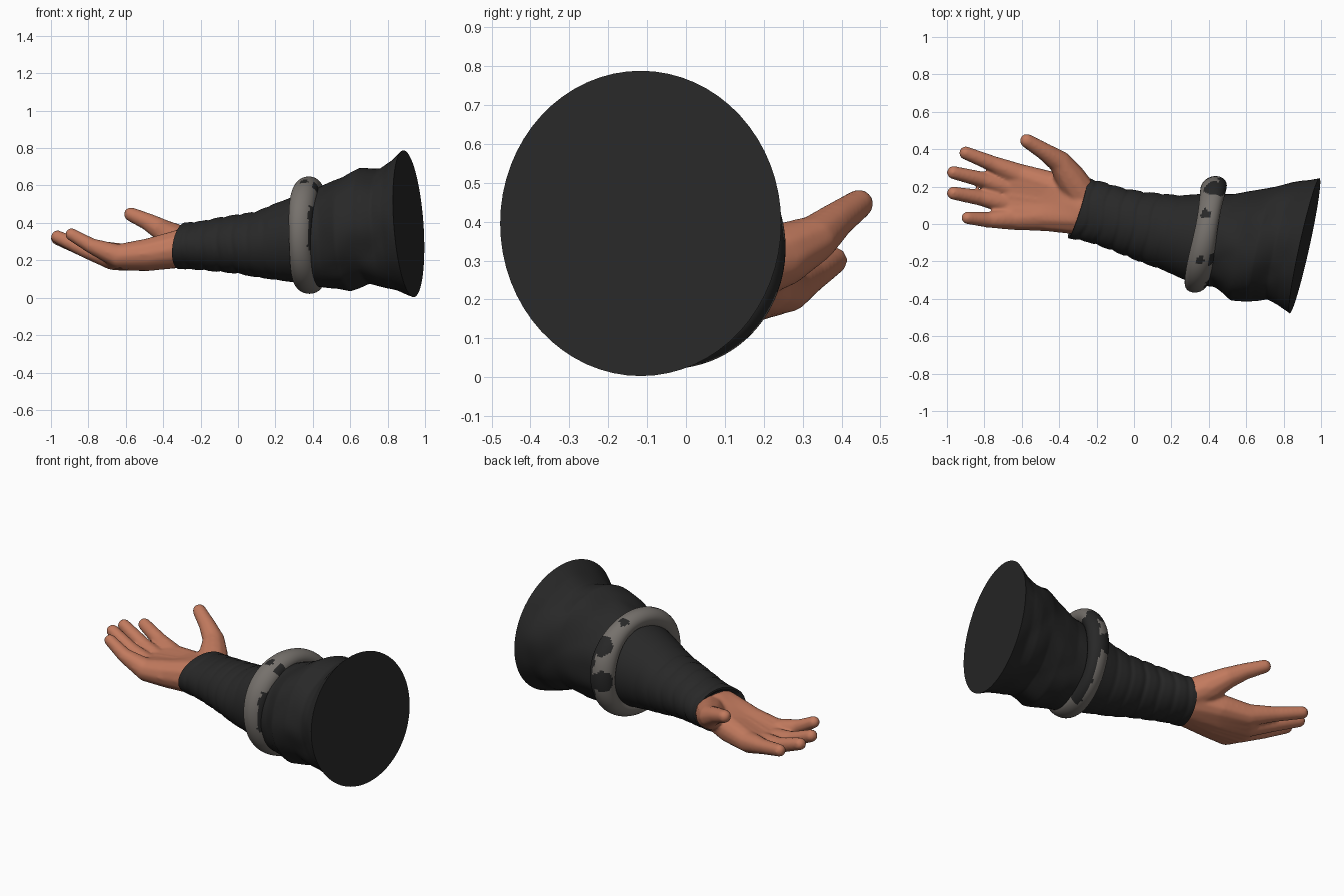
import bpy, bmesh, math
from mathutils import Vector, noise

cube = bpy.data.objects.get("Cube")
if cube:
    bpy.data.objects.remove(cube, do_unlink=True)


def material(name, rgb):
    m = bpy.data.materials.new(name)
    m.use_nodes = True
    m.diffuse_color = (*rgb, 1)
    m.node_tree.nodes["Principled BSDF"].inputs["Base Color"].default_value = (*rgb, 1)
    return m


CLOTH = material("black cloth", (0.021, 0.021, 0.021))
METAL = material("worn grey", (0.18, 0.165, 0.15))
SKIN = material("skin", (0.54, 0.195, 0.112))


def make_object(name, bm, mats):
    bmesh.ops.recalc_face_normals(bm, faces=bm.faces)
    me = bpy.data.meshes.new(name)
    bm.to_mesh(me)
    bm.free()
    for m in mats:
        me.materials.append(m)
    ob = bpy.data.objects.new(name, me)
    bpy.context.scene.collection.objects.link(ob)
    bpy.ops.object.select_all(action="DESELECT")
    ob.select_set(True)
    bpy.context.view_layer.objects.active = ob
    return ob


def mix(a, b, f):
    return [p + (q - p) * f for p, q in zip(a, b)]


def lerp_table(table, x):
    for a, b in zip(table, table[1:]):
        if x <= b[0]:
            return mix(a, b, (x - a[0]) / (b[0] - a[0]))
    return list(table[-1])


# Sleeve profile: centre x, y low, y high, z low, z high
SLEEVE = [(-0.30, -0.075, 0.245, 0.155, 0.40), (-0.20, -0.095, 0.22, 0.15, 0.41),
          (-0.10, -0.13, 0.19, 0.14, 0.43), (0.0, -0.17, 0.172, 0.13, 0.445),
          (0.10, -0.21, 0.162, 0.11, 0.46), (0.20, -0.245, 0.152, 0.095, 0.50),
          (0.30, -0.29, 0.16, 0.08, 0.535), (0.38, -0.32, 0.16, 0.065, 0.56),
          (0.48, -0.34, 0.16, 0.045, 0.60), (0.58, -0.405, 0.18, 0.04, 0.645),
          (0.68, -0.41, 0.205, 0.075, 0.69), (0.78, -0.40, 0.22, 0.045, 0.69),
          (0.84, -0.43, 0.225, 0.03, 0.725), (0.912, -0.478, 0.245, 0.003, 0.788)]
SEGS = 64


def cloth_scale(x, t):
    """Wrapped bands on the forearm, loose folds on the upper sleeve."""
    if x < 0.26:
        wobble = noise.noise(Vector((math.cos(t), math.sin(t), 3 * x)))
        step = ((x + 0.3) / 0.085 + 0.35 * wobble + 0.4) % 1
        fade = min(1, (0.3 - x) / 0.3)
        return 1 + fade * (0.04 * min(1, step * 3, (1 - step) * 6) - 0.028)
    mask = max(0, min(1, (x - 0.4) / 0.1, (0.9 - x) / 0.07))
    fold = noise.noise(Vector((2.2 * math.cos(t), 2.2 * math.sin(t), 7 * x)))
    crease = abs(math.sin(2.5 * t + 9 * x)) - 0.6
    return 1 + mask * (0.04 * fold + 0.025 * crease)


def sleeve_ring(bm, x, shrink=1.0):
    _, y0, y1, z0, z1 = lerp_table(SLEEVE, x)
    # The cuff leans differently from the wide end
    along = max(0, min(1, (x + 0.3) / 0.6))
    shear, lean = 0.31 - 0.09 * along, 0.13 - 0.20 * along
    ring = []
    for i in range(SEGS):
        t = math.tau * i / SEGS
        k = cloth_scale(x, t) * shrink
        dy = (y1 - y0) / 2 * math.cos(t) * k
        dz = (z1 - z0) / 2 * math.sin(t) * k
        ring.append(bm.verts.new((x + shear * dy + lean * dz, (y0 + y1) / 2 + dy, (z0 + z1) / 2 + dz)))
    return ring


bm = bmesh.new()
count = 130
xs = [-0.30 + 1.212 * i / count for i in range(count + 1)]
# The cuff turns inward before the outer shell begins
rings = [sleeve_ring(bm, -0.285, 0.8), sleeve_ring(bm, -0.30, 0.93)]
rings += [sleeve_ring(bm, x) for x in xs]
for a, b in zip(rings, rings[1:]):
    for i in range(SEGS):
        j = (i + 1) % SEGS
        bm.faces.new((a[i], a[j], b[j], b[i]))
bm.faces.new(rings[0])
bm.faces.new(rings[-1])
make_object("sleeve", bm, [CLOTH])
bpy.ops.object.shade_smooth_by_angle(angle=math.radians(38))

# Bangle around the forearm, slightly pulled out at the lower back
bm = bmesh.new()
AROUND, TUBE = 160, 36
centre = Vector((0.38, -0.06, 0.34))
loops = []
for i in range(AROUND):
    t = math.tau * i / AROUND
    loop = []
    for j in range(TUBE):
        p = math.tau * j / TUBE
        minor = 0.055 + 0.004 * math.sin(3 * t + 1)
        r = 0.255 + 0.018 * max(0, math.cos(t + 0.9)) ** 4 + minor * math.cos(p)
        dy, dz = r * math.cos(t), r * math.sin(t)
        loop.append(bm.verts.new(centre + Vector((0.18 * dy + 1.18 * minor * math.sin(p), dy, dz))))
    loops.append(loop)
for i in range(AROUND):
    for j in range(TUBE):
        a, b, k = loops[i], loops[(i + 1) % AROUND], (j + 1) % TUBE
        bm.faces.new((a[j], b[j], b[k], a[k]))
# Dark patches, plus cloth lapping over the wide-end side of the bangle
PATCHES = [((0.43, 0.19, 0.51), 0.06), ((0.38, 0.06, 0.63), 0.03), ((0.35, -0.19, 0.61), 0.03),
           ((0.42, -0.19, 0.59), 0.035), ((0.40, 0.24, 0.32), 0.065)]
for f in bm.faces:
    c = f.calc_center_median()
    rough = 0.015 * noise.noise(c * 25)
    offset = c.x - centre.x - 0.18 * (c.y - centre.y) + rough
    if c.y > 0:
        lap = offset > 0.02 and c.z < 0.5
    else:
        lap = offset > 0.045 and 0.25 < c.z < 0.49
    f.material_index = int(lap or any((c - Vector(p)).length < s + rough for p, s in PATCHES))
make_object("bangle", bm, [METAL, CLOTH])
bpy.ops.object.shade_smooth_by_angle(angle=math.radians(60))

# Hand: chains of balls from wrist to fingertip (x, y, z, radius), fused together
FINGERS = [
    [(-0.29, 0.045, 0.268, 0.105), (-0.48, 0.045, 0.235, 0.084), (-0.64, 0.032, 0.222, 0.066),
     (-0.78, 0.022, 0.275, 0.043), (-0.89, 0.033, 0.338, 0.035)],
    [(-0.29, 0.08, 0.268, 0.107), (-0.48, 0.095, 0.225, 0.084), (-0.67, 0.11, 0.208, 0.062),
     (-0.82, 0.14, 0.257, 0.044), (-0.965, 0.165, 0.325, 0.037)],
    [(-0.28, 0.10, 0.268, 0.107), (-0.48, 0.155, 0.225, 0.084), (-0.66, 0.19, 0.208, 0.064),
     (-0.80, 0.235, 0.25, 0.045), (-0.965, 0.275, 0.317, 0.037)],
    [(-0.28, 0.12, 0.27, 0.10), (-0.45, 0.205, 0.24, 0.08), (-0.61, 0.26, 0.228, 0.064),
     (-0.75, 0.32, 0.26, 0.045), (-0.90, 0.38, 0.30, 0.037)],
]
THUMB = [(-0.27, 0.145, 0.28, 0.092), (-0.335, 0.24, 0.312, 0.085), (-0.395, 0.33, 0.355, 0.063),
         (-0.48, 0.388, 0.405, 0.048), (-0.573, 0.445, 0.446, 0.039)]
# Extra chains between neighbouring fingers fill out the palm
webs = [[mix(p, q, 0.5) for p, q in zip(a[:3], b[:3])] for a, b in zip(FINGERS, FINGERS[1:])]
bm = bmesh.new()
for path in FINGERS + [THUMB] + webs:
    for a, b in zip(path, path[1:]):
        for i in range(13):
            x, y, z, r = mix(a, b, i / 12)
            ball = bmesh.ops.create_icosphere(bm, subdivisions=2, radius=r)
            bmesh.ops.translate(bm, verts=ball["verts"], vec=(x, y, z))
hand = make_object("hand", bm, [SKIN])
fuse = hand.modifiers.new("fuse", "REMESH")
fuse.mode = "VOXEL"
fuse.voxel_size = 0.009
fuse.use_smooth_shade = True
soften = hand.modifiers.new("soften", "SMOOTH")
soften.factor = 0.5
soften.iterations = 8
